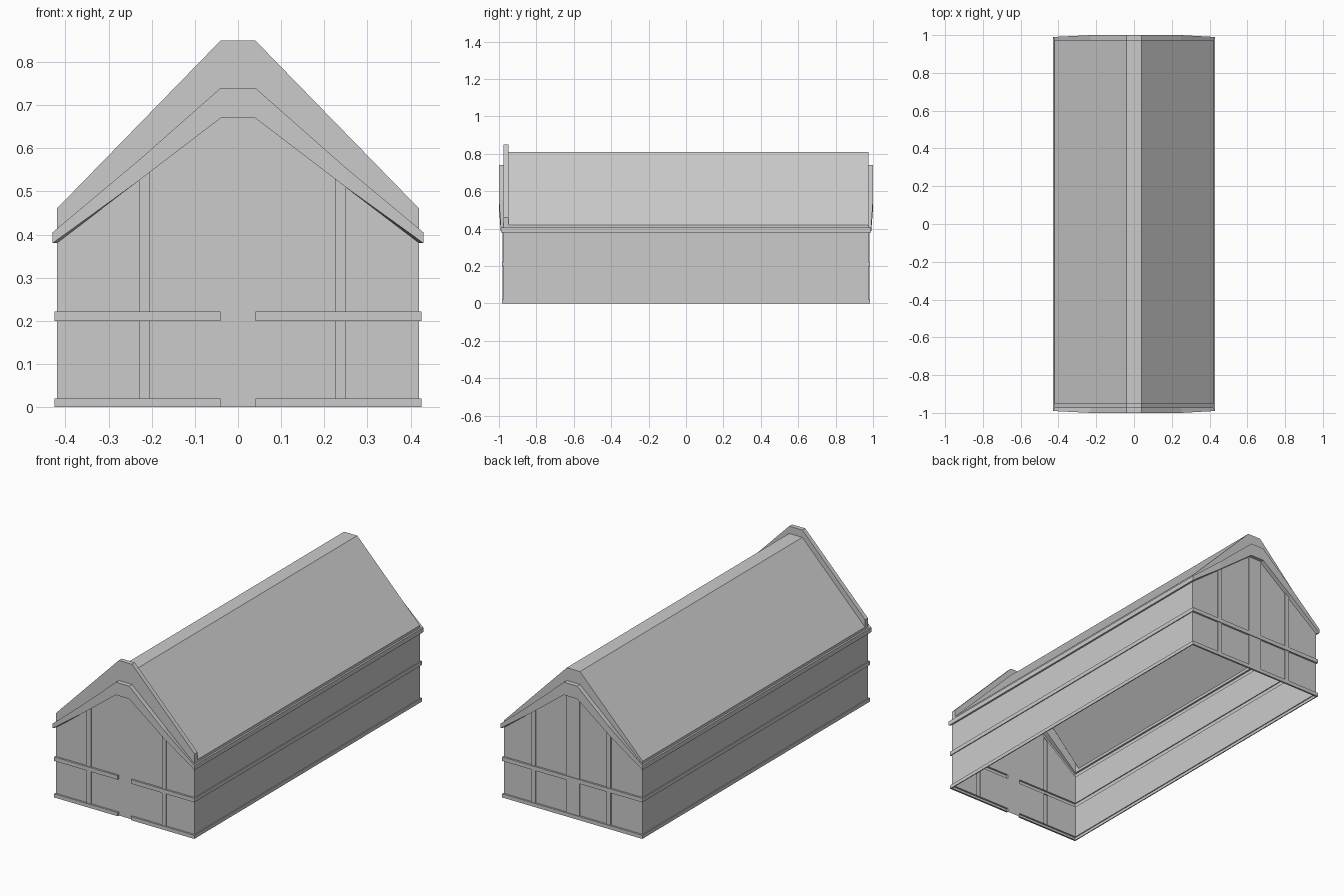
import bpy, bmesh

if "Cube" in bpy.data.objects:
    bpy.data.objects.remove(bpy.data.objects["Cube"])

W, RIDGE = 0.42, 0.04            # half width of walls, half width of flat ridge
YF, YP, YB = -0.975, -0.95, 0.975  # front wall, back of front parapet, back wall
COLS = [-W, -0.23, -0.205, -RIDGE, RIDGE, 0.225, 0.25, W]
TRIM_LOW, TRIM_TOP = (0.67, 0.38), (0.74, 0.405)  # (apex, eave) heights
ROOF, PARAPET = (0.81, 0.42), (0.85, 0.46)

bm = bmesh.new()
cache = {}


def vert(x, y, z):
    key = (round(x, 4), round(y, 4), round(z, 4))
    if key not in cache:
        cache[key] = bm.verts.new(key)
    return cache[key]


def quad(*pts):
    return bm.faces.new([vert(*p) for p in pts])


def slope(line, x):
    apex, eave = line
    return eave + (apex - eave) * (W - max(abs(x), RIDGE)) / (W - RIDGE)


def levels(x, top):
    return [0, 0.02, 0.2, 0.222, slope(TRIM_LOW, x), slope(TRIM_TOP, x), slope(top, x)]


def push_out(faces, dx, dy, dy_corner):
    """Extrude faces outward, wrapping around the wall corners."""
    new = bmesh.ops.extrude_face_region(bm, geom=faces)["geom"]
    old = [f for f in faces if f.is_valid]
    if old:
        bmesh.ops.delete(bm, geom=old, context='FACES_ONLY')
    for v in (g for g in new if isinstance(g, bmesh.types.BMVert)):
        side, end = abs(v.co.x) > W - 0.001, abs(v.co.y) > YB - 0.001
        if end:
            v.co.y += (dy_corner if side else dy) * (1 if v.co.y > 0 else -1)
        if side:
            v.co.x += dx * (1 if v.co.x > 0 else -1)


trim, bands, posts = [], [], []

# gable walls
for y, top in ((YF, PARAPET), (YB, ROOF)):
    front = y < 0
    for c, (a, b) in enumerate(zip(COLS, COLS[1:])):
        la, lb = levels(a, top), levels(b, top)
        for r in range(6):
            f = quad((a, y, la[r]), (b, y, lb[r]), (b, y, lb[r + 1]), (a, y, la[r + 1]))
            if r == 4:
                trim.append(f)
            elif r in (0, 2) and not (front and c == 3):
                bands.append(f)
            elif r in (1, 3) and (c in (1, 5) or (c == 3 and not front)):
                posts.append(f)

# side walls
for x in (-W, W):
    for y0, y1, top in ((YF, YP, PARAPET), (YP, YB, ROOF)):
        lv = levels(x, top)
        for r in range(6):
            f = quad((x, y0, lv[r]), (x, y1, lv[r]), (x, y1, lv[r + 1]), (x, y0, lv[r + 1]))
            if r == 4:
                trim.append(f)
            elif r in (0, 2):
                bands.append(f)

# roof slopes, parapet cap and parapet back
for a, b in zip(COLS, COLS[1:]):
    ra, rb, pa, pb = slope(ROOF, a), slope(ROOF, b), slope(PARAPET, a), slope(PARAPET, b)
    quad((a, YP, ra), (b, YP, rb), (b, YB, rb), (a, YB, ra))
    quad((a, YF, pa), (b, YF, pb), (b, YP, pb), (a, YP, pa))
    quad((a, YP, ra), (b, YP, rb), (b, YP, pb), (a, YP, pa))

# raised eave trim, wall bands and gable posts
push_out(trim, 0.01, 0.025, 0.015)
push_out(bands, 0.005, 0.01, 0.01)
push_out(posts, 0, 0.006, 0)

bmesh.ops.recalc_face_normals(bm, faces=bm.faces)
mesh = bpy.data.meshes.new("barn_shell")
bm.to_mesh(mesh)
bm.free()
bpy.context.collection.objects.link(bpy.data.objects.new("barn_shell", mesh))
